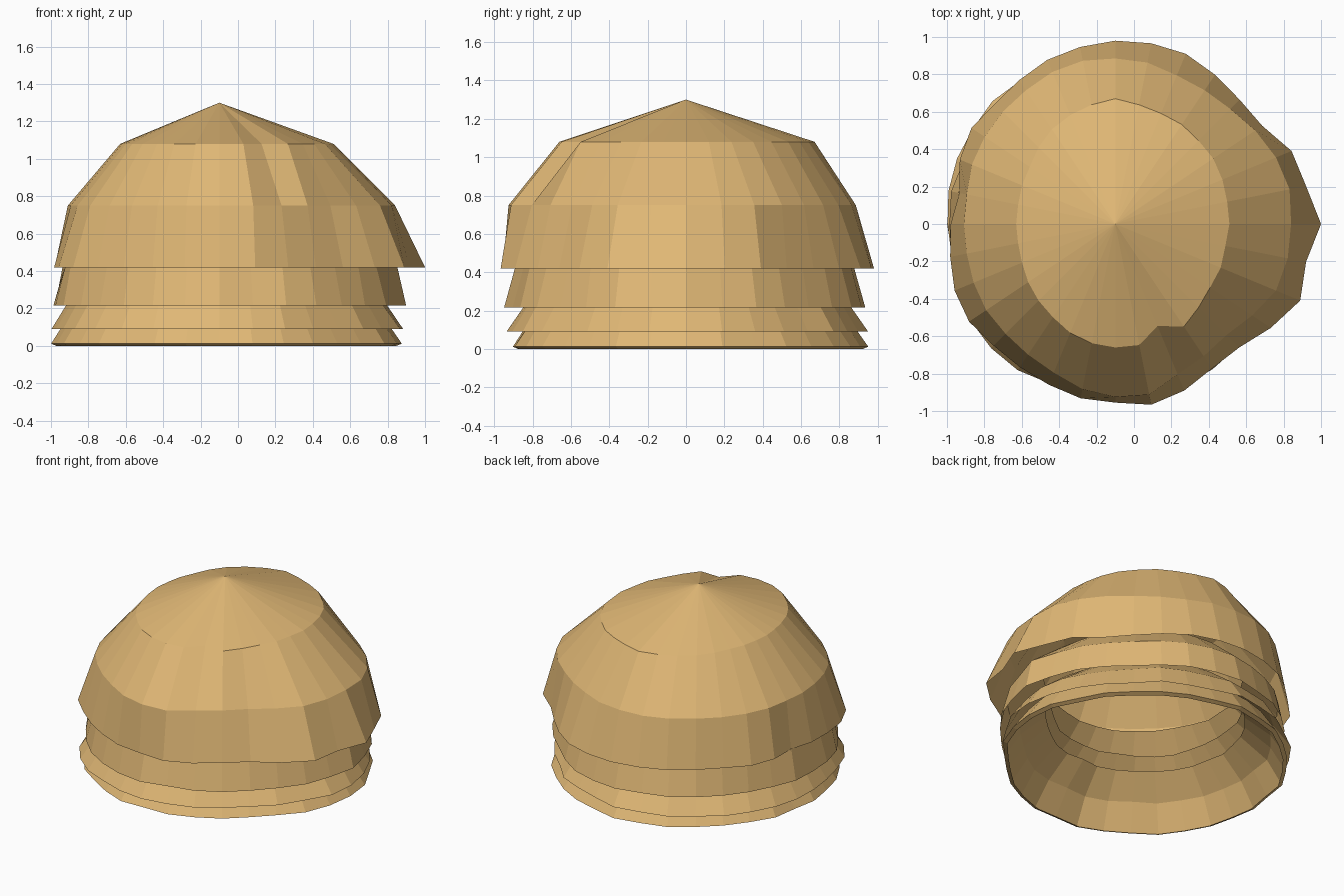
import bpy, bmesh, random
from math import cos, sin, pi

if "Cube" in bpy.data.objects:
    bpy.data.objects.remove(bpy.data.objects["Cube"])

random.seed(4)
N = 32          # sides around each thatch layer
CX = -0.1       # the apex sits left of centre

straw = bpy.data.materials.new("straw")
straw.diffuse_color = (0.75, 0.48, 0.18, 1)
straw.use_nodes = True
straw.node_tree.nodes["Principled BSDF"].inputs["Base Color"].default_value = straw.diffuse_color

# Radii every 11.25 degrees, counter-clockwise from +x
EAVE = [1.10, 1.04, 1.02, .945, .94, .96, .985, .985, .98, .965, .95, .925, .91, .925, .90, .85,
        .88, .90, .93, .94, .92, .92, .93, .95, .955, .985, .964, .93, .935, 1.0, 1.07, 1.04]
MIDDLE = [.94, .95, .93, .90, .87, .86, .86, .88, .885, .89, .88, .86, .85, .84, .83, .81,
          .81, .81, .82, .83, .83, .84, .86, .90, .925, .93, .87, .85, .84, .88, .93, .94]
CROWN = [.61, .61, .62, .63, .63, .64, .64, .65, .67, .65, .63, .61, .58, .55, .54, .53,
         .53, .53, .54, .56, .58, .60, .63, .65, .66, .66, .59, .66, .63, .61, .61, .60]


def eased(values):
    """Spread a few radii evenly round the circle, with a little roughness."""
    out, m = [], len(values)
    for i in range(N):
        t = i * m / N
        a, f = int(t), t - int(t)
        out.append(values[a] * (1 - f) + values[(a + 1) % m] * f + random.uniform(-.018, .012))
    return out


def shell(name, rings, apex=None):
    """Open skirt through rings of (z, radii), optionally closed by a point."""
    bm = bmesh.new()
    loops = [[bm.verts.new((CX + r * cos(2 * pi * i / N), r * sin(2 * pi * i / N), z))
              for i, r in enumerate(radii)] for z, radii in rings]
    for lo, hi in zip(loops, loops[1:]):
        for i in range(N):
            j = (i + 1) % N
            bm.faces.new((lo[i], lo[j], hi[j], hi[i]))
    if apex is not None:
        tip = bm.verts.new((CX, 0, apex))
        for i in range(N):
            bm.faces.new((loops[-1][i], loops[-1][(i + 1) % N], tip))
    mesh = bpy.data.meshes.new(name)
    bm.to_mesh(mesh)
    bm.free()
    mesh.materials.append(straw)
    bpy.context.collection.objects.link(bpy.data.objects.new(name, mesh))


# Big domed top layer
shell("thatch_top", [(.42, EAVE), (.75, MIDDLE), (1.08, CROWN)], 1.30)

# Lower skirts, open at the top: eave radii at 0, 45, ... 315 degrees;
# ring heights; inward scale per ring (the lowest skirt has a turned-in rim)
skirts = [
    ("thatch_upper_skirt", [1.01, .92, .93, .90, .88, .91, .94, .93], (.215, .42, .62), (1, .945, .70)),
    ("thatch_middle_skirt", [1.00, .91, .94, .92, .90, .93, .93, .90], (.09, .25, .42), (1, .89, .66)),
    ("thatch_lower_skirt", [.98, .92, .945, .92, .89, .91, .91, .91], (0, .012, .18, .32), (.97, 1, .88, .70)),
]
for name, radii, heights, scales in skirts:
    base = eased(radii)
    rings = [(z, [r * s + random.uniform(-.01, .01) * (s < .95) for r in base])
             for z, s in zip(heights, scales)]
    shell(name, rings)
